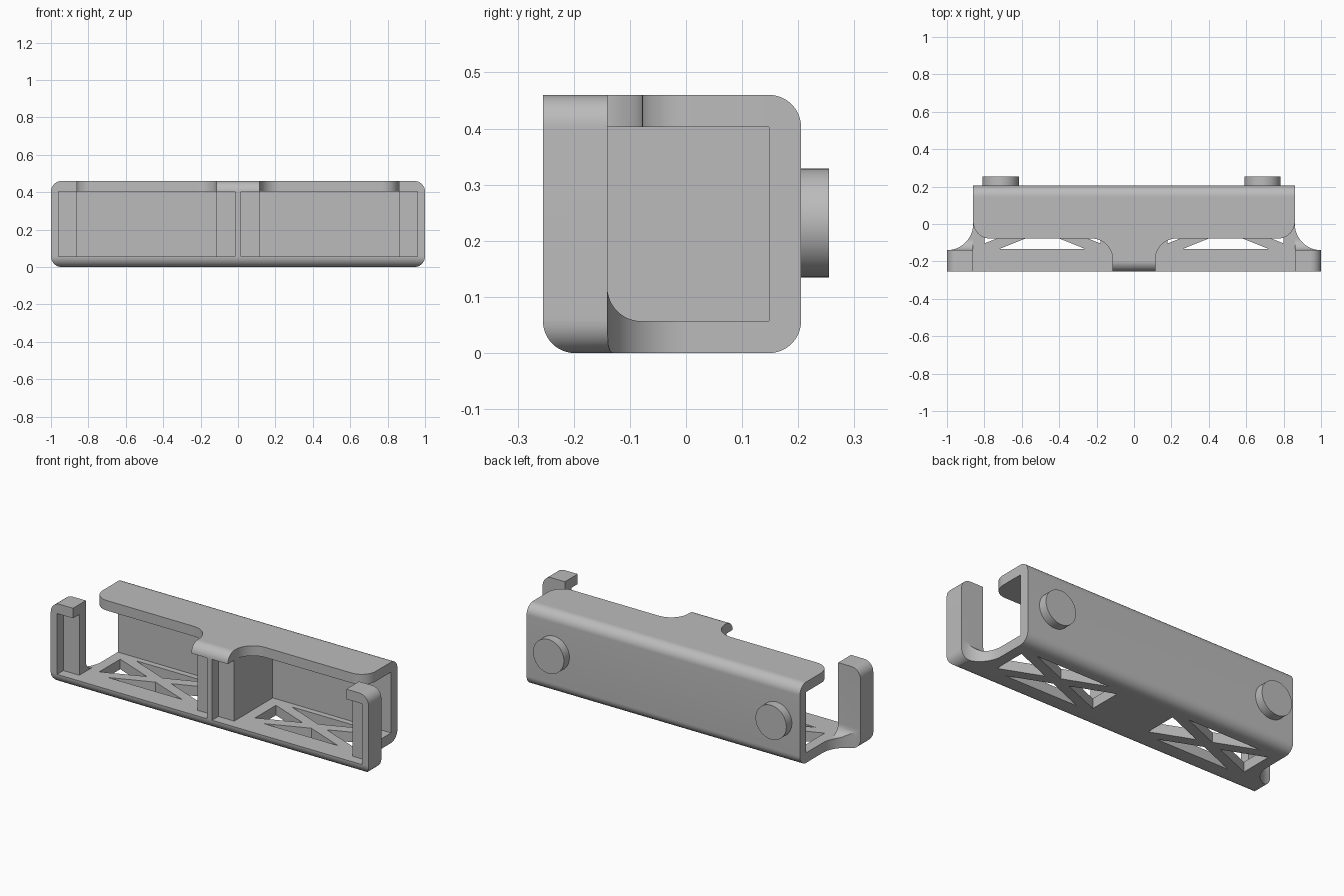
import bpy, bmesh
from math import cos, sin, radians
from mathutils import Vector

if "Cube" in bpy.data.objects:
    bpy.data.objects.remove(bpy.data.objects["Cube"])

# Overall dimensions
T = 0.057                      # wall thickness and outer corner radius
FRONT, BACK, TOP = -0.255, 0.205, 0.46
END, POST_BACK, NECK = 0.86, -0.14, 0.115

grey = bpy.data.materials.new("plain grey")
grey.use_nodes = True
grey.diffuse_color = (0.5, 0.5, 0.5, 1)
grey.node_tree.nodes["Principled BSDF"].inputs["Base Color"].default_value = grey.diffuse_color


def arc(cu, cv, r, a0, a1, n=12):
    steps = [radians(a0 + (a1 - a0) * i / n) for i in range(n + 1)]
    return [(cu + r * cos(a), cv + r * sin(a)) for a in steps]


def prism(name, outline, axis, lo, hi):
    """Extrude a closed 2D outline along x, y or z."""
    place = {"x": lambda u, v, w: (w, u, v),
             "y": lambda u, v, w: (u, w, v),
             "z": lambda u, v, w: (u, v, w)}[axis]
    bm = bmesh.new()
    face = bm.faces.new([bm.verts.new(place(u, v, lo)) for u, v in outline])
    new = bmesh.ops.extrude_face_region(bm, geom=[face])["geom"]
    shift = Vector(place(0, 0, hi - lo))
    bmesh.ops.translate(bm, vec=shift, verts=[g for g in new if isinstance(g, bmesh.types.BMVert)])
    bmesh.ops.recalc_face_normals(bm, faces=bm.faces)
    mesh = bpy.data.meshes.new(name)
    bm.to_mesh(mesh)
    bm.free()
    mesh.materials.append(grey)
    obj = bpy.data.objects.new(name, mesh)
    bpy.context.collection.objects.link(obj)
    return obj


def box(name, x0, x1, y0, y1, z0, z1):
    return prism(name, [(x0, y0), (x1, y0), (x1, y1), (x0, y1)], "z", z0, z1)


def apply(obj, mod):
    with bpy.context.temp_override(object=obj, active_object=obj, selected_objects=[obj]):
        bpy.ops.object.modifier_apply(modifier=mod.name)


def cut(obj, cutter, operation="DIFFERENCE"):
    cutter.hide_render = True
    mod = obj.modifiers.new("cut", "BOOLEAN")
    mod.operation, mod.solver, mod.object = operation, "EXACT", cutter
    apply(obj, mod)
    bpy.data.objects.remove(cutter)


def mirrored(points):
    return points + [(-u, v) for u, v in reversed(points)]


def trim(obj):
    """Clip a part to the flared plan and the rounded front silhouette."""
    flare = arc(1, 0, -POST_BACK, 180, 270)
    plan = mirrored([(END, 0.4)] + flare + [(1.1, POST_BACK), (1.1, -0.4)])
    cut(obj, prism("plan_cutter", plan, "z", -0.1, 0.6), "INTERSECT")
    outline = arc(1 - T, T, T, -90, 0) + arc(1 - T, TOP - T, T, 0, 90)
    cut(obj, prism("front_cutter", mirrored(outline), "y", -0.4, 0.4), "INTERSECT")


# Floor and back wall as one bent section
section = (arc(FRONT + T, T, T, 180, 270) + arc(BACK - T, T, T, -90, 0)
           + arc(BACK - T, TOP - T, T, 0, 90) + [(BACK - T, T)])
frame = prism("floor_and_back_wall", section, "x", -1.05, 1.05)
trim(frame)

# Triangular openings that leave crossed struts in the floor
CY, HW, HH, GAP = -0.01, 0.31, 0.125, 0.031
RUN = GAP * HW / HH
for cx in (-0.49, 0.49):
    for s in (-1, 1):
        long_tri = [(cx - HW + RUN, CY + s * HH), (cx + HW - RUN, CY + s * HH), (cx, CY + s * GAP)]
        side_tri = [(cx + s * HW, CY - HH + GAP), (cx + s * HW, CY + HH - GAP), (cx + s * RUN, CY)]
        for tri in (long_tri, side_tri):
            cut(frame, prism("strut_cutter", tri, "z", -0.1, 0.1))

# Front corner posts with a curved foot and a recessed front
foot = arc(POST_BACK + 0.06, T + 0.06, 0.06, 180, 270)
post = prism("corner_posts", [(FRONT, T), (FRONT, TOP), (POST_BACK, TOP)] + foot, "x", END, 1.05)
trim(post)
cut(post, box("recess_cutter", 0.8, 0.96, -0.4, FRONT + T, -0.1, TOP - T))
mirror = post.modifiers.new("mirror", "MIRROR")
mirror.use_mirror_merge = False
apply(post, mirror)

# Top lip with rounded corners and a filleted central neck
LIP, R, F = -0.078, 0.09, 0.11
lip_side = ([(END, BACK - T)] + arc(END - R, LIP + R, R, 0, -90)
            + arc(NECK + F, LIP - F, F, 90, 180) + [(NECK, FRONT + T)])
lip = prism("top_lip", mirrored(lip_side), "z", TOP - T, TOP)
tip = prism("neck_tip", arc(FRONT + T, TOP - T, T, 90, 180) + [(FRONT + T, TOP - T)], "x", -NECK, NECK)

# Central divider with a thin front rib
divider = box("central_divider", -NECK, NECK, FRONT + T, BACK - T, T, TOP - T)
rib = box("divider_rib", -0.015, 0.015, FRONT, FRONT + T, T, TOP - T)

# Round pegs on the back
pegs = [prism(name, arc(x, 0.232, 0.097, 0, 352.5, 47), "y", BACK, 0.255)
        for name, x in (("right_peg", -0.713), ("left_peg", 0.687))]

# Smooth the curved surfaces while keeping edges sharp
for obj in [frame, post, lip, tip, divider, rib] + pegs:
    bpy.ops.object.select_all(action="DESELECT")
    obj.select_set(True)
    bpy.context.view_layer.objects.active = obj
    bpy.ops.object.shade_smooth_by_angle(angle=radians(25))
